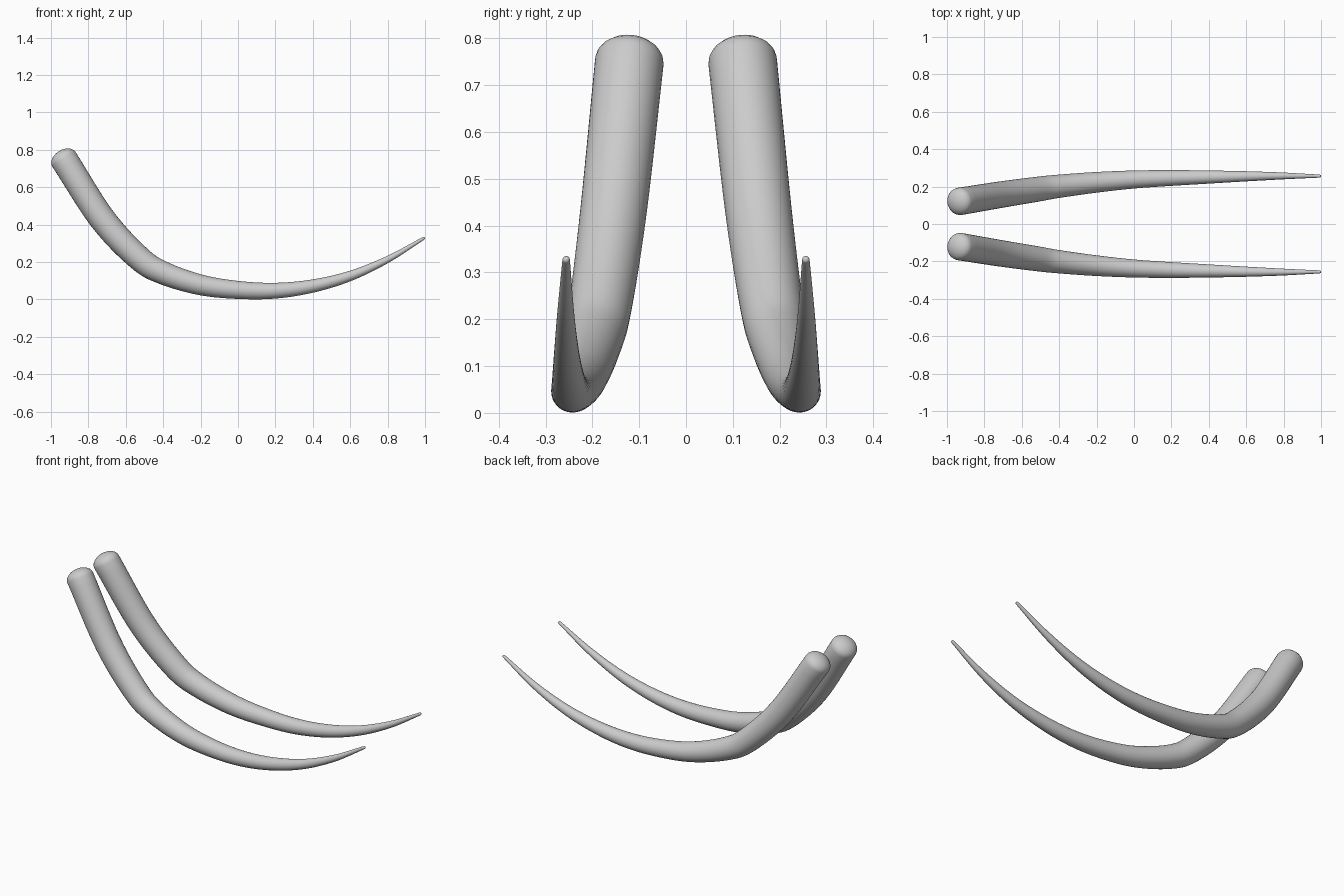
import bpy, bmesh, math
from mathutils import Vector

old = bpy.data.objects.get("Cube")
if old:
    bpy.data.objects.remove(old, do_unlink=True)

ivory = bpy.data.materials.new("ivory_grey")
ivory.use_nodes = True
colour = (0.6, 0.6, 0.6, 1)
ivory.diffuse_color = colour
ivory.node_tree.nodes["Principled BSDF"].inputs["Base Color"].default_value = colour

# Centre line of one tusk, root to tip: x, y, z, radius
PATH = [Vector(p) for p in (
    (-0.931, 0.121, 0.750, 0.0735),
    (-0.725, 0.155, 0.430, 0.071),
    (-0.530, 0.184, 0.222, 0.067),
    (-0.400, 0.202, 0.142, 0.062),
    (-0.200, 0.223, 0.078, 0.055),
    (0.000, 0.238, 0.051, 0.048),
    (0.200, 0.246, 0.047, 0.042),
    (0.400, 0.251, 0.072, 0.035),
    (0.600, 0.255, 0.126, 0.027),
    (0.800, 0.257, 0.214, 0.018),
    (0.992, 0.256, 0.327, 0.008),
)]
SIDES, STEPS, DOME = 32, 8, 6


def spline(points):
    """Smooth samples through all the points."""
    ends = [2 * points[0] - points[1]] + points + [2 * points[-1] - points[-2]]
    out = []
    for a, b, c, d in zip(ends, ends[1:], ends[2:], ends[3:]):
        for i in range(STEPS):
            t = i / STEPS
            out.append(b + (c - a) * t / 2 + (2 * a - 5 * b + 4 * c - d) * t * t / 2
                       + (3 * b - a - 3 * c + d) * t ** 3 / 2)
    return out + [points[-1]]


def build_tusk(name, side):
    samples = spline(PATH)
    centres = [s.xyz for s in samples]
    rings = []
    for i, s in enumerate(samples):
        along = (centres[min(i + 1, len(centres) - 1)] - centres[max(i - 1, 0)]).normalized()
        rings.append((s.xyz, along, s.w))

    # Rounded ends: a flattened dome at the root, a small round tip
    def dome(ring, height):
        centre, along, radius = ring
        angles = [math.pi / 2 * k / DOME for k in range(1, DOME)]
        return [(centre + along * height * math.sin(a), along, radius * math.cos(a)) for a in angles]

    root, tip = rings[0], rings[-1]
    root_top = root[0] - root[1] * 0.05
    tip_top = tip[0] + tip[1] * tip[2]
    rings = dome(root, -0.05)[::-1] + rings + dome(tip, tip[2])

    bm = bmesh.new()
    loops = []
    for centre, along, radius in rings:
        u = Vector((0, 1, 0)).cross(along).normalized()
        v = along.cross(u)
        loop = []
        for k in range(SIDES):
            a = math.tau * k / SIDES
            p = centre + (u * math.cos(a) + v * math.sin(a)) * radius
            loop.append(bm.verts.new((p.x, p.y * side, p.z)))
        loops.append(loop)
    for lower, upper in zip(loops, loops[1:]):
        for k in range(SIDES):
            n = (k + 1) % SIDES
            bm.faces.new((lower[k], lower[n], upper[n], upper[k]))
    for loop, p in ((loops[0], root_top), (loops[-1], tip_top)):
        pole = bm.verts.new((p.x, p.y * side, p.z))
        for k in range(SIDES):
            bm.faces.new((loop[k], loop[(k + 1) % SIDES], pole))
    bmesh.ops.recalc_face_normals(bm, faces=bm.faces)
    for face in bm.faces:
        face.smooth = True
    mesh = bpy.data.meshes.new(name)
    bm.to_mesh(mesh)
    bm.free()
    mesh.materials.append(ivory)
    bpy.context.collection.objects.link(bpy.data.objects.new(name, mesh))


build_tusk("front_tusk", -1)
build_tusk("back_tusk", 1)
